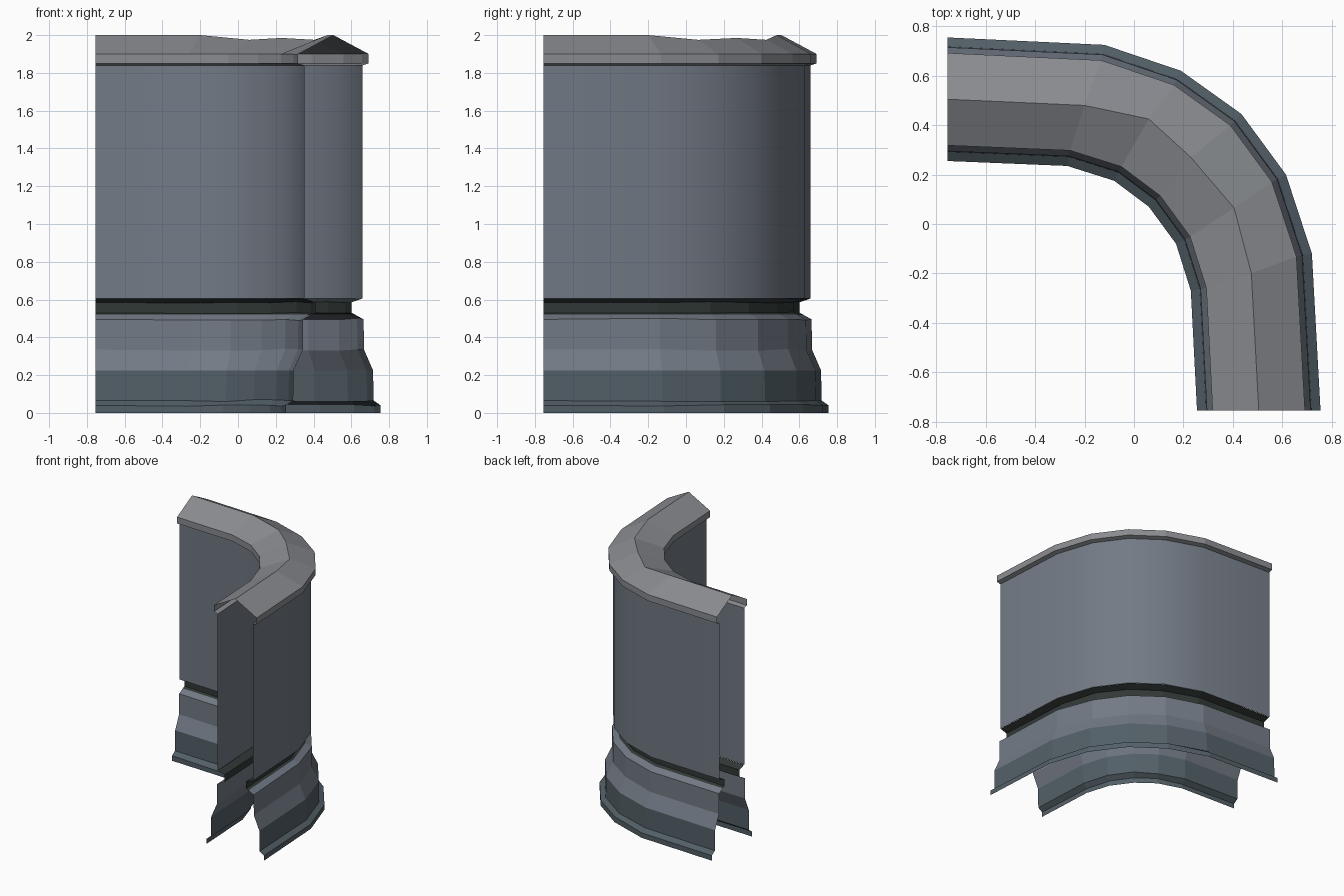
import bpy, bmesh, random
from mathutils import Vector

if "Cube" in bpy.data.objects:
    bpy.data.objects.remove(bpy.data.objects["Cube"])

random.seed(4)

# Plan outlines at the foot of the wall
OUTER = [Vector(p) for p in [(-.755, .755), (-.12, .725), (.19, .62), (.435, .445),
                             (.615, .2), (.72, -.12), (.755, -.755)]]
INNER = [Vector(p) for p in [(-.755, .255), (-.27, .235), (-.08, .175), (.06, .07),
                             (.17, -.08), (.23, -.27), (.255, -.755)]]
RIDGE = [(-.755, .505, 2), (-.2, .48, 2), (.06, .425, 1.975), (.23, .27, 1.985),
         (.405, .065, 1.975), (.475, -.2, 2), (.505, -.755, 2)]


def material(name, rgb):
    m = bpy.data.materials.new(name)
    m.diffuse_color = (*rgb, 1)
    m.use_nodes = True
    m.node_tree.nodes["Principled BSDF"].inputs["Base Color"].default_value = m.diffuse_color
    return m


def rail(path, inset, z, wear=0):
    """Offset a plan outline toward (+) its concave side and lift it to z."""
    pts, last = [], len(path) - 1
    for i, p in enumerate(path):
        if i == 0:
            n = Vector((0, -1))
        elif i == last:
            n = Vector((-1, 0))
        else:
            a, b = (p - path[i - 1]).normalized(), (path[i + 1] - p).normalized()
            t = (a + b).normalized()
            n = Vector((t.y, -t.x)) / max(.5, t.dot(a))
        q = p + n * inset
        w = random.uniform(-wear, wear) if 0 < i < last else 0
        pts.append(Vector((q.x, q.y, z + w)))
    return pts


def loft(bm, rails, flip):
    rows = [[bm.verts.new(p) for p in r] for r in rails]
    for lo, hi in zip(rows, rows[1:]):
        for i in range(len(lo) - 1):
            f = [lo[i], lo[i + 1], hi[i + 1], hi[i]]
            bm.faces.new(f[::-1] if flip else f)


def finish(name, bm, mat, smooth):
    bmesh.ops.remove_doubles(bm, verts=bm.verts, dist=1e-5)
    me = bpy.data.meshes.new(name)
    bm.to_mesh(me)
    bm.free()
    ob = bpy.data.objects.new(name, me)
    me.materials.append(mat)
    bpy.context.collection.objects.link(ob)
    if smooth:
        bpy.ops.object.select_all(action='DESELECT')
        ob.select_set(True)
        bpy.context.view_layer.objects.active = ob
        bpy.ops.object.shade_smooth_by_angle(angle=.5)
    return ob


def skins(name, profile, mat, wear=0, smooth=False):
    """Matching outer and inner shells from (inset, height) points."""
    bm = bmesh.new()
    for path, s in ((OUTER, 1), (INNER, -1)):
        rails = [rail(path, s * d, z, wear if 0 < k < len(profile) - 1 else 0)
                 for k, (d, z) in enumerate(profile)]
        loft(bm, rails, s > 0)
    finish(name, bm, mat, smooth)


stone = material("stone", (.17, .195, .235))
foot_mat = material("foot_stone", (.085, .115, .135))
dark = material("groove_stone", (.03, .04, .037))
cap_mat = material("cap_stone", (.25, .26, .28))

# Foot plinth, sloped moulding, recessed groove and tall wall faces
skins("foot_plinth", [(0, 0), (0, .04), (.037, .065), (.04, .225)], foot_mat, .006)
skins("base_moulding", [(.04, .225), (.088, .335), (.09, .495), (.135, .52)], stone, .006)
skins("groove", [(.135, .52), (.155, .53), (.155, .585), (.098, .605)], dark, .004)
skins("wall_faces", [(.096, .605), (.096, 1.84)], stone, smooth=True)

# Peaked coping with a lip on both sides and a worn ridge
bm = bmesh.new()
ridge = [Vector(p) for p in RIDGE]
for path, s in ((OUTER, 1), (INNER, -1)):
    lip = [(.096, 1.84), (.063, 1.85), (.063, 1.9)]
    loft(bm, [rail(path, s * d, z) for d, z in lip] + [ridge], s > 0)
finish("coping", bm, cap_mat, False)
